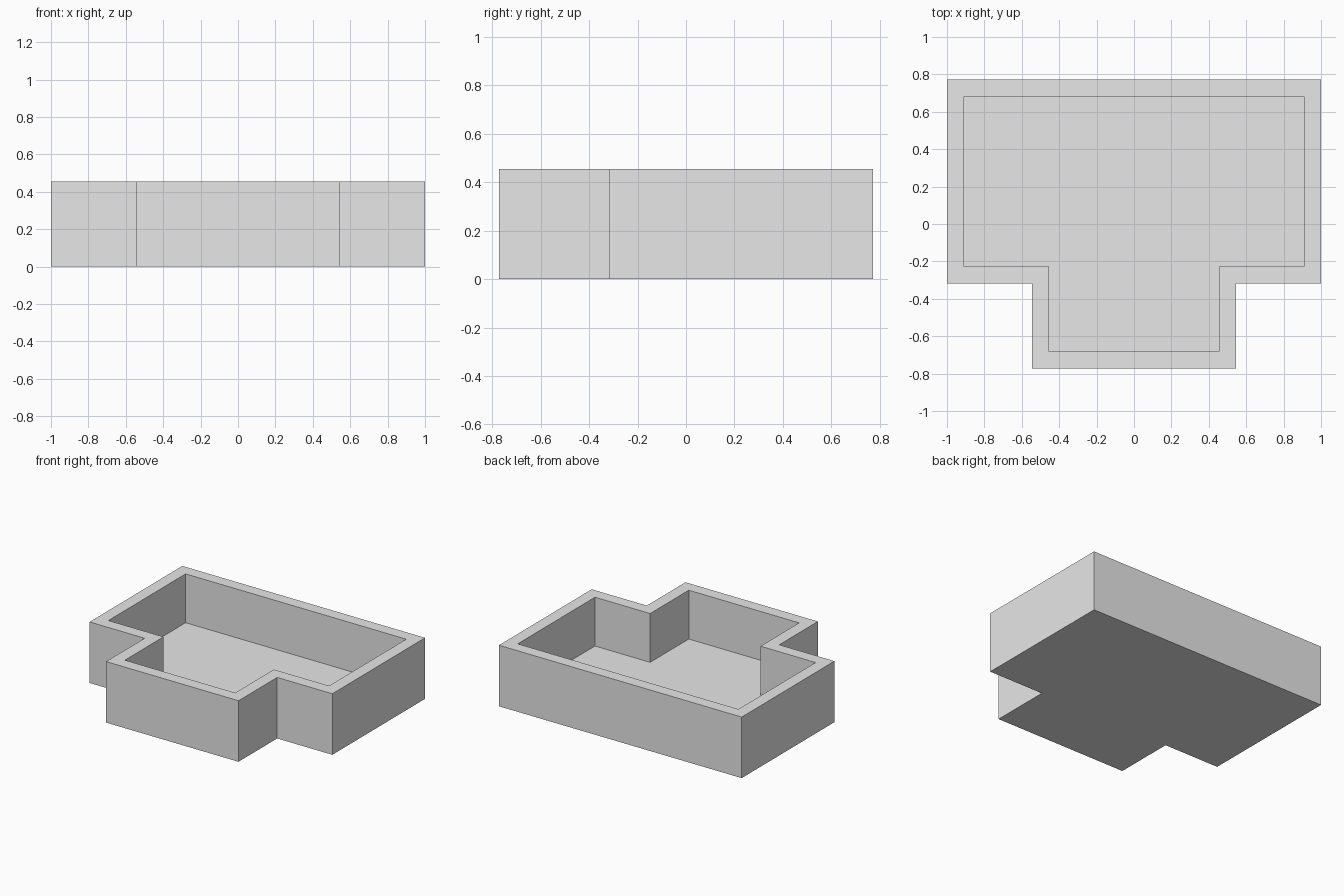
import bpy
import bmesh

cube = bpy.data.objects.get("Cube")
if cube:
    bpy.data.objects.remove(cube, do_unlink=True)

# Proportions: everything sits on a module of one eleventh
UNIT = 1 / 11
WALL = UNIT
HEIGHT = 5 * UNIT
HALF_DEPTH = 8.5 * UNIT
STEP_Y = -3.5 * UNIT
BAY_X = 6 * UNIT

grey = bpy.data.materials.new("plain_grey")
grey.use_nodes = True
colour = (0.8, 0.8, 0.8, 1)
grey.diffuse_color = colour
grey.node_tree.nodes["Principled BSDF"].inputs["Base Color"].default_value = colour

# T-shaped outline: right half, then mirrored to close the loop
half = [(BAY_X, -HALF_DEPTH), (BAY_X, STEP_Y), (1, STEP_Y), (1, HALF_DEPTH)]
outline = half + [(-x, y) for x, y in reversed(half)]

# Solid block raised from the outline
bm = bmesh.new()
base = bm.faces.new([bm.verts.new((x, y, 0)) for x, y in outline])
raised = bmesh.ops.extrude_face_region(bm, geom=[base], use_keep_orig=True)["geom"]
bmesh.ops.translate(bm, vec=(0, 0, HEIGHT),
                    verts=[v for v in raised if isinstance(v, bmesh.types.BMVert)])
bmesh.ops.recalc_face_normals(bm, faces=bm.faces)

# Even rim, then a hollow sunk down to the floor thickness
top = next(f for f in bm.faces if f.normal.z > 0.9)
bmesh.ops.inset_region(bm, faces=[top], thickness=WALL, use_even_offset=True)
floor = bmesh.ops.extrude_face_region(bm, geom=[top])["geom"]
bmesh.ops.translate(bm, vec=(0, 0, WALL - HEIGHT),
                    verts=[v for v in floor if isinstance(v, bmesh.types.BMVert)])
if top.is_valid:
    bmesh.ops.delete(bm, geom=[top], context="FACES_ONLY")
bmesh.ops.recalc_face_normals(bm, faces=bm.faces)

mesh = bpy.data.meshes.new("open_tray")
bm.to_mesh(mesh)
bm.free()
mesh.materials.append(grey)
tray = bpy.data.objects.new("open_tray", mesh)
bpy.context.collection.objects.link(tray)
